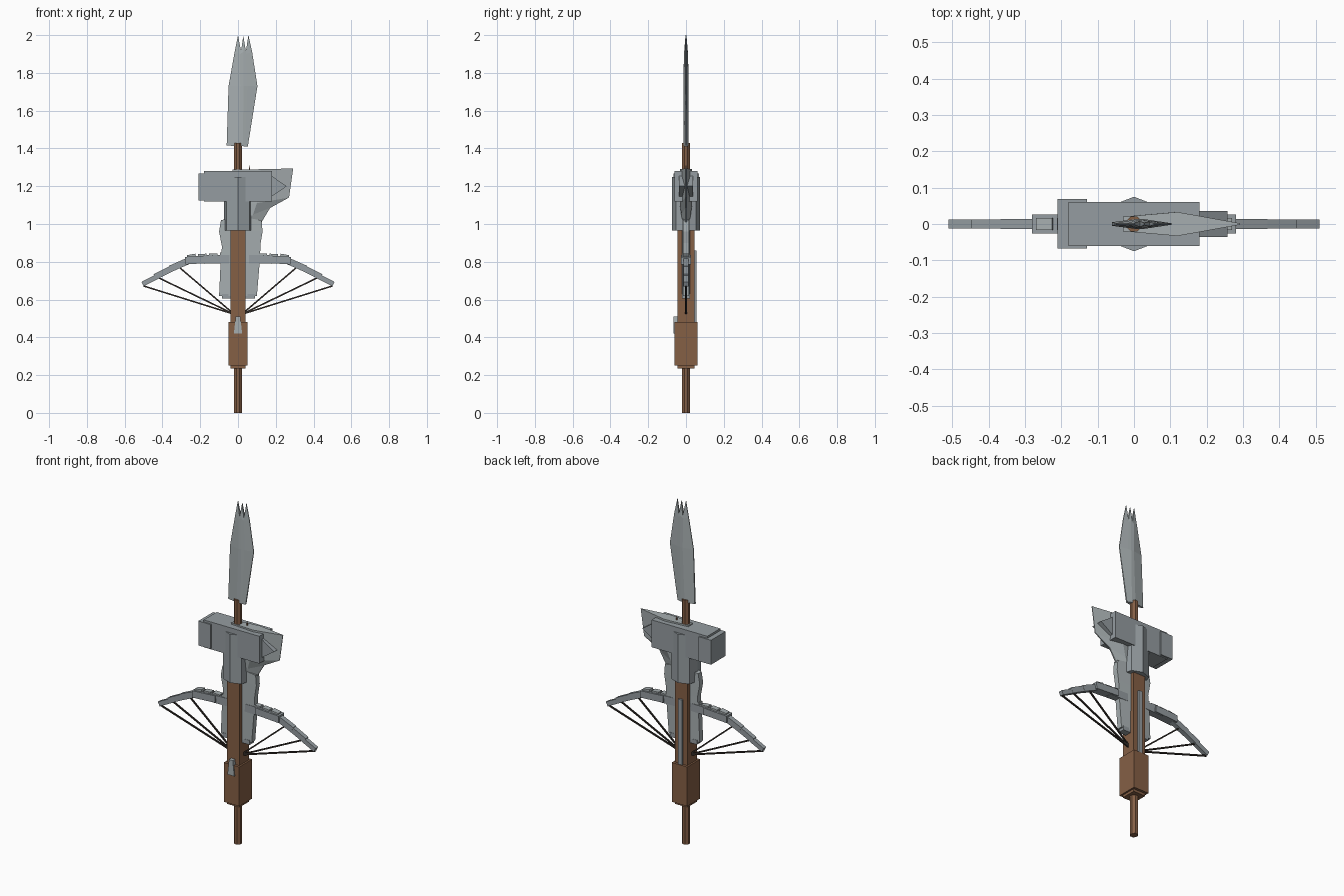
import bpy, math
from mathutils import Vector

if "Cube" in bpy.data.objects:
    bpy.data.objects.remove(bpy.data.objects["Cube"])


def mat(name, col):
    m = bpy.data.materials.new(name)
    m.diffuse_color = (*col, 1)
    m.use_nodes = True
    m.node_tree.nodes["Principled BSDF"].inputs["Base Color"].default_value = m.diffuse_color
    return m


STEEL = mat("steel", (0.30, 0.335, 0.355))
BLADE = mat("pale steel", (0.38, 0.42, 0.43))
WOOD = mat("brown wood", (0.235, 0.115, 0.06))
STRING = mat("dark string", (0.03, 0.024, 0.02))


def mesh(name, verts, faces, material):
    me = bpy.data.meshes.new(name)
    me.from_pydata(verts, [], faces)
    me.materials.append(material)
    ob = bpy.data.objects.new(name, me)
    bpy.context.collection.objects.link(ob)
    return ob


def prism(name, low, high, z0, z1, material):
    """Upright prism between two plan outlines with equal point counts."""
    n = len(low)
    verts = [(x, y, z0) for x, y in low] + [(x, y, z1) for x, y in high]
    faces = [(i, (i + 1) % n, n + (i + 1) % n, n + i) for i in range(n)]
    faces += [tuple(reversed(range(n))), tuple(range(n, 2 * n))]
    return mesh(name, verts, faces, material)


def box(name, x0, x1, y0, y1, z0, z1, material):
    plan = [(x0, y0), (x1, y0), (x1, y1), (x0, y1)]
    return prism(name, plan, plan, z0, z1, material)


def ring(r, n=8):
    return [(r * math.cos((i + .5) * 2 * math.pi / n), r * math.sin((i + .5) * 2 * math.pi / n))
            for i in range(n)]


def faceted_plate(name, rows, material):
    """Mirrored front and back surfaces through rows of (x, z, half thickness)."""
    w, h = len(rows[0]), len(rows)
    pts = [p for r in rows for p in r]
    n = len(pts)
    verts = [(x, -t, z) for x, z, t in pts] + [(x, t, z) for x, z, t in pts]
    faces = []
    for r in range(h - 1):
        for c in range(w - 1):
            a, b = r * w + c, r * w + c + 1
            d, e = a + w, b + w
            faces += [(a, b, e, d), (n + d, n + e, n + b, n + a)]
    rim = list(range(w)) + [r * w + w - 1 for r in range(1, h)]
    rim += [(h - 1) * w + c for c in range(w - 2, -1, -1)] + [r * w for r in range(h - 2, 0, -1)]
    for a, b in zip(rim, rim[1:] + rim[:1]):
        faces.append((b, a, n + a, n + b))
    return mesh(name, verts, faces, material)


def bar(name, a, b, thick, depth, material):
    """Box beam in the x-z plane from a to b."""
    a, b = Vector(a), Vector(b)
    d = (b - a).normalized()
    s = Vector((-d.y, d.x)) * thick / 2
    if s.y < 0:
        s = -s
    q = [a - s, b - s, b + s, a + s]
    if d.x < 0:
        q.reverse()
    verts = [(p.x, -depth, p.y) for p in q] + [(p.x, depth, p.y) for p in q]
    faces = [(0, 1, 2, 3), (7, 6, 5, 4)] + [((i + 1) % 4, i, i + 4, (i + 1) % 4 + 4) for i in range(4)]
    return mesh(name, verts, faces, material)


# Wooden shaft, grip and stock
prism("shaft", ring(.023), ring(.023), 0, 1.43, WOOD)
box("grip_base", -.04, .04, -.045, .045, .235, .255, WOOD)
box("grip", -.05, .05, -.06, .06, .25, .48, WOOD)
box("stock", -.04, .04, -.045, .045, .48, .98, WOOD)
box("back_rail", -.012, .012, .04, .056, .48, .86, STEEL)
prism("trigger_plate", [(-.022, -.066), (.022, -.066), (.022, -.04), (-.022, -.04)],
      [(-.012, -.066), (.012, -.066), (.012, -.04), (-.012, -.04)], .42, .51, BLADE)

# Hammer head with collar, striking block and wedge beak
collar = [(0, -.075), (.06, -.052), (.074, 0), (.06, .052),
          (0, .075), (-.06, .052), (-.074, 0), (-.06, -.052)]
prism("collar", collar, collar, .965, 1.25, STEEL)
box("hammer_head", -.18, .18, -.06, .06, 1.12, 1.28, STEEL)
box("striking_block", -.21, -.13, -.067, .069, 1.125, 1.268, STEEL)
mesh("beak", [(.17, -.036, 1.14), (.17, .036, 1.14), (.17, .036, 1.26), (.17, -.036, 1.26),
              (.258, -.036, 1.2), (.258, .036, 1.2)],
     [(0, 3, 2, 1), (0, 1, 5, 4), (3, 4, 5, 2), (0, 4, 3), (1, 2, 5)], STEEL)
prism("pin", ring(.006, 4), ring(.002, 4), 1.27, 1.31, WOOD).location.x = .06

# Axe blade and lower blade body
faceted_plate("axe_blade", [
    [(0, 1.02, .02), (.06, 1.02, .02), (.125, 1.01, .004)],
    [(0, 1.05, .02), (.08, 1.05, .025), (.17, 1.085, .003)],
    [(0, 1.1, .02), (.1, 1.11, .033), (.27, 1.14, .002)],
    [(-.03, 1.288, .02), (.12, 1.29, .033), (.292, 1.294, .002)]], BLADE)
faceted_plate("lower_blade", [
    [(-.1, .62, .016), (0, .62, .024), (.1, .62, .016)],
    [(-.092, .8, .016), (0, .8, .024), (.115, .8, .016)],
    [(-.085, .88, .016), (0, .88, .024), (.12, .9, .016)],
    [(-.1, .96, .016), (0, .97, .024), (.13, .96, .016)],
    [(-.09, 1.02, .016), (0, 1.04, .024), (.125, 1.02, .016)]], BLADE)
box("lower_blade_foot", -.085, .09, -.02, .02, .605, .63, STEEL)

# Bow limbs and strings on both sides
for s, side in ((-1, "left"), (1, "right")):
    bar(f"{side}_bow_root", (s * .02, .815), (s * .18, .812), .045, .02, STEEL)
    bar(f"{side}_bow_inner", (s * .13, .815), (s * .28, .806), .04, .026, STEEL)
    bar(f"{side}_bow_middle", (s * .26, .806), (s * .36, .762), .035, .014, STEEL)
    bar(f"{side}_bow_outer", (s * .34, .77), (s * .44, .72), .032, .013, STEEL)
    bar(f"{side}_bow_tip", (s * .42, .725), (s * .505, .682), .026, .012, STEEL)
    for i in range(4):  # stepped plates along the top of the limb
        x = .05 + i * .058
        bar(f"{side}_bow_plate_{i}", (s * x, .836), (s * (x + .045), .843 - i * .005), .014, .016, BLADE)
    for i, p in enumerate(((.5, .672), (.42, .715), (.31, .77))):
        bar(f"{side}_string_{i}", (s * p[0], p[1]), (s * .02, .522), .008, .004, STRING)

# Jagged spear blade
faceted_plate("spear_blade", [
    [(-.06, 1.415, .005), (.0, 1.413, .013), (.025, 1.412, .013), (.035, 1.411, .01), (.052, 1.41, .004)],
    [(-.05, 1.73, .002), (.012, 1.73, .014), (.03, 1.73, .013), (.05, 1.73, .01), (.103, 1.73, .002)],
    [(-.018, 1.91, .002), (.01, 1.9, .011), (.028, 1.91, .01), (.044, 1.9, .008), (.075, 1.91, .002)],
    [(0, 2, .002), (.016, 1.915, .008), (.028, 1.995, .003), (.042, 1.915, .006), (.055, 2, .002)]], BLADE)
